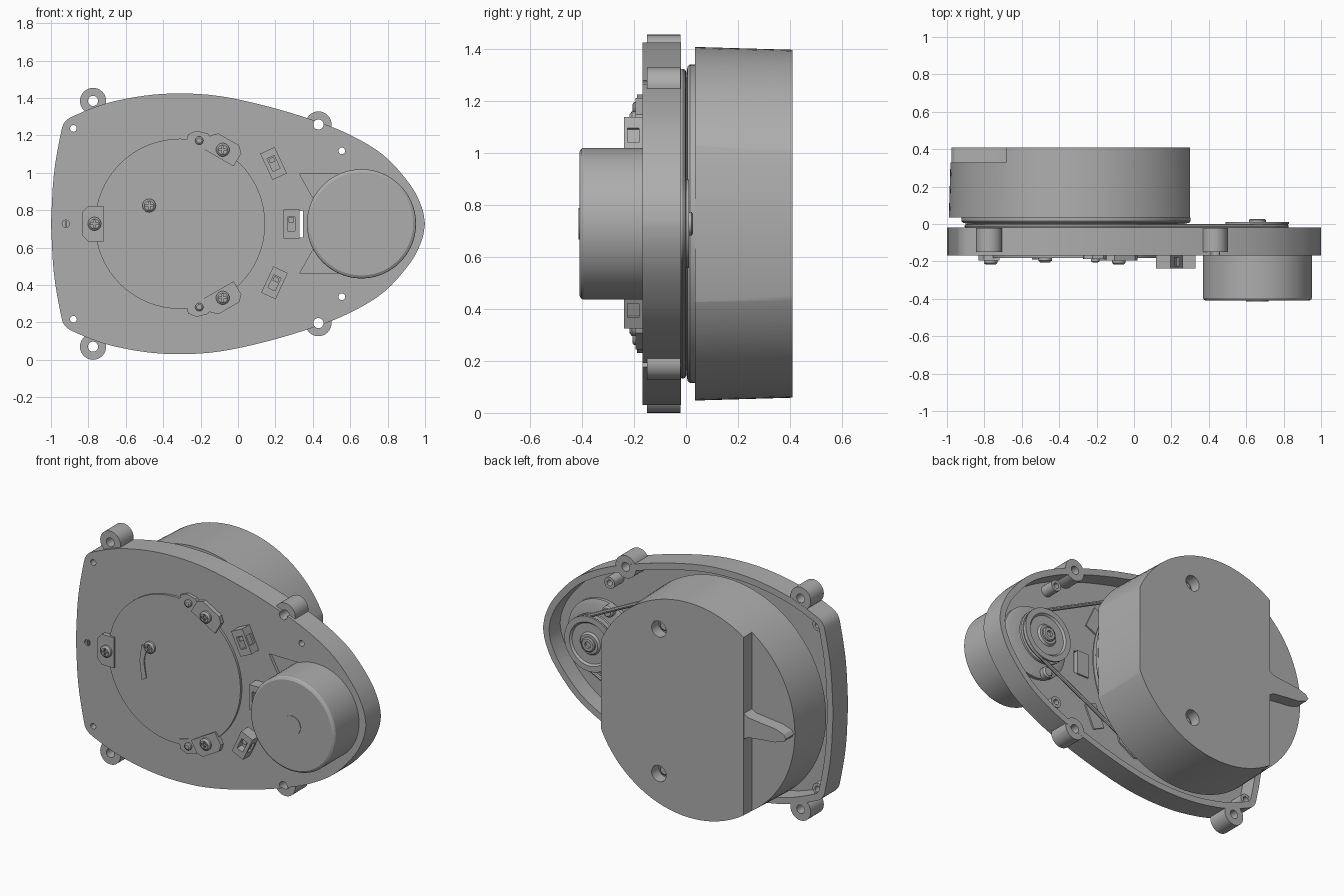
import bpy, bmesh
from math import cos, sin, pi, radians, acos, hypot
from mathutils import Vector

old = bpy.data.objects.get("Cube")
if old:
    bpy.data.objects.remove(old, do_unlink=True)

grey = bpy.data.materials.new("moulded grey")
grey.use_nodes = True
COLOUR = (0.42, 0.42, 0.42, 1)
grey.diffuse_color = COLOUR
grey.node_tree.nodes["Principled BSDF"].inputs["Base Color"].default_value = COLOUR

ZC = 0.7275                     # height of the symmetry line
HUB, MOTOR = (-0.31, ZC), (0.66, ZC)
FRONT, BACK = -0.168, -0.02     # tray faces
made = []


def loft(name, rings):
    """Skin through (points, y) rings, capped at both ends."""
    bm = bmesh.new()
    loops = [[bm.verts.new((x, y, z)) for x, z in pts] for pts, y in rings]
    n = len(loops[0])
    for a, b in zip(loops, loops[1:]):
        for i in range(n):
            j = (i + 1) % n
            bm.faces.new((a[i], a[j], b[j], b[i]))
    bm.faces.new(loops[0])
    bm.faces.new(loops[-1])
    bmesh.ops.recalc_face_normals(bm, faces=bm.faces)
    me = bpy.data.meshes.new(name)
    bm.to_mesh(me)
    bm.free()
    me.materials.append(grey)
    ob = bpy.data.objects.new(name, me)
    bpy.context.collection.objects.link(ob)
    made.append(ob)
    return ob


def prism(name, pts, y0, y1):
    return loft(name, [(pts, y0), (pts, y1)])


def circle(c, r, n=64):
    return [(c[0] + r * cos(2 * pi * i / n), c[1] + r * sin(2 * pi * i / n)) for i in range(n)]


def turned(name, c, profile, n=64):
    """Round part on a y axis from (radius, y) pairs."""
    return loft(name, [(circle(c, r, n), y) for r, y in profile])


def disc(name, c, r, y0, y1, n=32):
    return turned(name, c, [(r, y0), (r, y1)], n)


def rect(c, w, h, turn=0):
    a = radians(turn)
    return [(c[0] + x * cos(a) - z * sin(a), c[1] + x * sin(a) + z * cos(a))
            for x, z in ((-w / 2, -h / 2), (w / 2, -h / 2), (w / 2, h / 2), (-w / 2, h / 2))]


def combine(ob, tools, op="DIFFERENCE"):
    for t in tools:
        m = ob.modifiers.new("b", "BOOLEAN")
        m.operation, m.solver, m.object = op, "EXACT", t
    me = bpy.data.meshes.new_from_object(ob.evaluated_get(bpy.context.evaluated_depsgraph_get()))
    ob.modifiers.clear()
    ob.data = me
    for t in tools:
        made.remove(t)
        bpy.data.objects.remove(t, do_unlink=True)
    return ob


def curve_through(p, steps=4):
    """Smooth points through a short list."""
    v = [Vector(q) for q in p]
    v = [2 * v[0] - v[1]] + v + [2 * v[-1] - v[-2]]
    out = []
    for a, b, c, d in zip(v, v[1:], v[2:], v[3:]):
        for k in range(steps):
            t = k / steps
            out.append(tuple(0.5 * (2 * b + (c - a) * t + (2 * a - 5 * b + 4 * c - d) * t * t
                                    + (3 * b - a - 3 * c + d) * t ** 3)))
    return out + [p[-1]]


def inset(pts, d):
    out = []
    for i, p in enumerate(pts):
        t = Vector(pts[(i + 1) % len(pts)]) - Vector(pts[i - 1])
        t.normalize()
        out.append((p[0] + t.y * d, p[1] - t.x * d))
    return out


def both(pts):
    """Points mirrored above and below the symmetry line."""
    return [(x, ZC + s * h) for x, h in pts for s in (1, -1)]


def polar(c, r, deg):
    return (c[0] + r * cos(radians(deg)), c[1] + r * sin(radians(deg)))


# Tray: egg-shaped shell open at the back
half = curve_through([(-1, 0), (-.985, .26), (-.95, .47), (-.925, .545), (-.86, .585), (-.7, .645),
                      (-.5, .685), (-.31, .697), (-.1, .683), (.15, .63), (.4, .555), (.6, .475),
                      (.78, .365), (.92, .21), (.982, .09), (1, 0)])
outline = [(x, ZC + h) for x, h in half] + [(x, ZC - h) for x, h in half[-2:0:-1]]
tray = prism("tray", outline, FRONT, BACK)
combine(tray, [prism("cavity", inset(outline, .04), -.13, .1)])
ears = both([(-.775, .657), (.43, .531)])
pins = both([(-.88, .51), (.555, .39)])
combine(tray, [disc("ear", p, .07, -.15, BACK - .001) for p in ears]
        + [disc("post", p, .036, -.15, -.04) for p in pins], "UNION")
combine(tray, [disc("hole", p, .027, -.5, .5) for p in ears]
        + [disc("hole", p, .018, -.5, .5, 16) for p in pins]
        + [disc("hub_opening", HUB, .36, -.5, .5, 64), disc("dimple", (-.92, ZC), .02, -.3, -.155, 16),
           prism("slot", rect((.332, ZC), .03, .145), -.5, .5)]
        + [prism("pocket", [(.33, ZC + s * .265), (.56, ZC + s * .265), (.5, ZC + s * .1),
                            (.4, ZC + s * .14)], -.3, -.15) for s in (1, -1)])
prism("dimple_bar", rect((-.92, ZC), .007, .036), -.166, -.15)

# Bearing ring with three screw tabs
disc("bearing_ring", HUB, .455, -.183, -.12, 64)
for k, deg in enumerate((60, 180, 300)):
    c = polar(HUB, .457, deg)
    prism("ring_tab_%d" % k, [polar(HUB, r, deg + a) for r, a in
          ((.42, -13), (.5, -11), (.525, -7), (.525, 7), (.5, 11), (.42, 13))], -.195, -.12)
    if deg != 180:
        s = 1 if deg == 60 else -1
        prism("pin_tab_%d" % k, [polar(HUB, r, deg + s * a) for r, a in
              ((.42, 8), (.48, 8), (.505, 13), (.505, 20), (.48, 25), (.42, 25))], -.188, -.12)
        turned("pin_%d" % k, polar(HUB, .457, deg + s * 17), [(.022, -.16), (.022, -.2), (.014, -.206)], 20)


def screw(name, c, y):
    head = turned(name, c, [(.036, y + .03), (.036, y + .009), (.026, y)], 24)
    combine(head, [prism("cross", rect(c, .042, .009, a), y - .02, y + .01) for a in (0, 90)])


for k, deg in enumerate((60, 180, 300)):
    screw("tab_screw_%d" % k, polar(HUB, .457, deg), -.217)

# Front rotor face: window, funnel, bore and channel
rotor = turned("rotor_face", HUB, [(.375, -.12), (.375, -.228), (.367, -.236), (.3, -.236), (.3, 0)], 96)
window = [(-.58, -.11), (-.56, -.135), (-.46, -.145), (-.42, -.13), (-.41, -.07),
          (-.425, 0), (-.41, .07), (-.42, .13), (-.44, .145), (-.56, .145), (-.58, .125)]
combine(rotor, [turned("funnel", HUB, [(.135, -.26), (.13, -.236), (.055, -.2), (.053, -.12)]),
                prism("channel", rect((-.07, ZC), .28, .13), -.3, -.222),
                prism("window", [(x, ZC + h) for x, h in window], -.3, -.17)])
screw("window_screw", (-.475, .825), -.205)
prism("window_sensor", curve_through([(-.53, ZC - .12), (-.545, ZC), (-.53, ZC + .1)])
      + curve_through([(-.5, ZC + .07), (-.515, ZC), (-.5, ZC - .1)]), -.19, -.165)

# Three socket connectors
for k, (c, turn) in enumerate((((.285, ZC), 0), ((.19, 1.05), 25), ((.195, .412), -25))):
    body = prism("connector_%d" % k, rect(c, .085, .155, turn), -.238, -.12)
    combine(body, [prism("socket", rect(c, .042, .075, turn), -.3, -.19),
                   prism("notch", rect(polar(c, .045, turn), .03, .06, turn), -.225, -.18)])
    prism("connector_rib_%d" % k, rect(polar(c, .02, turn + 90), .03, .025, turn), -.228, -.18)

# Motor can, shaft cap and rear pulley
turned("motor", MOTOR, [(.292, -.13), (.292, -.395), (.288, -.403), (.276, -.41)], 96)
disc("motor_cap", MOTOR, .06, -.414, -.4)
turned("motor_mount", MOTOR, [(.23, -.14), (.23, -.11), (.2, -.1), (.07, -.1)])
turned("pulley", MOTOR, [(.06, -.11), (.17, -.045), (.17, -.03), (.15, -.025), (.15, -.005),
                         (.17, 0), (.17, .012), (.135, .012), (.125, 0), (.07, 0), (.06, .012)])
combine(turned("pulley_hub", MOTOR, [(.045, -.02), (.045, .022), (.038, .027)], 32),
        [disc("bore", MOTOR, .02, 0, .1, 16)])
for k, deg in enumerate((110, 250)):
    screw_at = polar(MOTOR, .2, deg)
    turned("motor_screw_%d" % k, screw_at, [(.036, -.12), (.036, -.075), (.026, -.065)], 24)

# Drive wheel, ledge and belt
turned("drive_wheel", HUB, [(.5, -.125), (.5, -.06), (.6, -.03), (.6, -.022), (.58, -.018), (.58, .002),
                            (.605, .006), (.612, .015), (.612, .036)], 96)
a = acos((.585 - .155) / hypot(MOTOR[0] - HUB[0], 0))
N = 40
path = [polar(HUB, .585, (a + (2 * pi - 2 * a) * i / N) * 180 / pi) for i in range(N + 1)]
path += [polar(MOTOR, .155, (-a + 2 * a * i / N) * 180 / pi) for i in range(N + 1)]
cu = bpy.data.curves.new("belt_path", "CURVE")
cu.dimensions, cu.bevel_depth, cu.bevel_resolution = "3D", .012, 2
sp = cu.splines.new("POLY")
sp.points.add(len(path) - 1)
for p, (x, z) in zip(sp.points, path):
    p.co = (x, -.012, z, 1)
sp.use_cyclic_u = True
helper = bpy.data.objects.new("belt_path", cu)
bpy.context.collection.objects.link(helper)
belt_mesh = bpy.data.meshes.new_from_object(helper.evaluated_get(bpy.context.evaluated_depsgraph_get()))
bpy.data.objects.remove(helper, do_unlink=True)
belt_mesh.materials.clear()
belt_mesh.materials.append(grey)
belt = bpy.data.objects.new("belt", belt_mesh)
bpy.context.collection.objects.link(belt)
made.append(belt)

# Rotating head: tapered drum, flat side, lowered shelf, two screw wells
TOP, SHELF, STEP = .41, .33, -.685
head = turned("rotating_head", HUB, [(.68, .035), (.669, TOP)], 96)
wells = both([(-.10, .45)])
combine(head, [prism("flat_side", rect((.8, ZC), 1, 2), -.1, .6),
               prism("shelf", rect((STEP - .5, ZC), 1, 2), SHELF, .6)]
        + [disc("well", p, .05, .34, .6) for p in wells])
for k, p in enumerate(wells):
    turned("well_screw_%d" % k, p, [(.034, .32), (.034, .352), (.024, .36)], 24)
fillet = [(STEP + .01, SHELF - .01), (STEP - .022, SHELF - .01), (STEP - .022, SHELF), (STEP - .008, SHELF + .012),
          (STEP, SHELF + .03), (STEP + .01, SHELF + .03)]

# Fin on the shelf
fin = [(STEP + .01, .085), (STEP - .03, .062), (-.8, .052), (-.9, .042), (-.96, .022), (-.977, 0)]
prism("shelf_fin", [(x, ZC + h) for x, h in fin] + [(x, ZC - h) for x, h in fin[-2::-1]], SHELF - .02, TOP - .0005)

# Smooth round walls, keep edges crisp
bpy.ops.object.select_all(action="DESELECT")
for ob in made:
    ob.select_set(True)
bpy.context.view_layer.objects.active = tray
bpy.ops.object.shade_smooth_by_angle(angle=radians(25))
